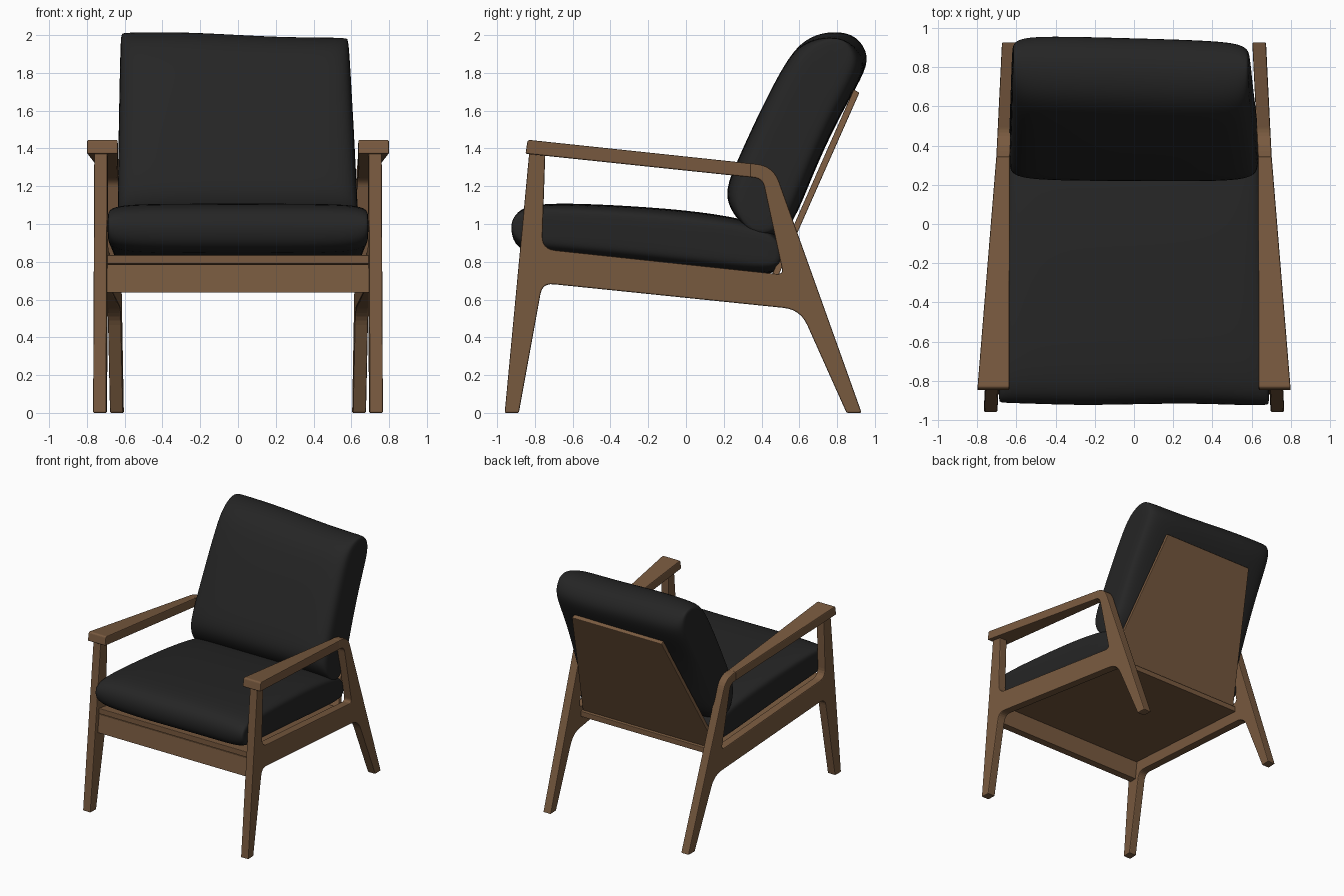
import bpy, bmesh, math
from mathutils import Vector

if "Cube" in bpy.data.objects:
    bpy.data.objects.remove(bpy.data.objects["Cube"])


def material(name, rgb):
    m = bpy.data.materials.new(name)
    m.diffuse_color = (*rgb, 1)
    m.use_nodes = True
    m.node_tree.nodes["Principled BSDF"].inputs["Base Color"].default_value = m.diffuse_color
    return m


WOOD = material("walnut_wood", (0.19, 0.102, 0.05))
FABRIC = material("black_fabric", (0.0185, 0.0185, 0.0185))


def rounded(points, steps=6):
    """Outline of (y, z[, radius]) points with the radiused corners rounded."""
    out = []
    for i, p in enumerate(points):
        c = Vector(p[:2])
        if len(p) < 3:
            out.append(c)
            continue
        a = Vector(points[i - 1][:2]) - c
        b = Vector(points[(i + 1) % len(points)][:2]) - c
        a, b = c + a.normalized() * p[2], c + b.normalized() * p[2]
        for k in range(steps + 1):
            t = k / steps
            out.append(a * (1 - t) ** 2 + c * 2 * t * (1 - t) + b * t * t)
    return out


def finish(bm, name, mat):
    bmesh.ops.recalc_face_normals(bm, faces=bm.faces)
    me = bpy.data.meshes.new(name)
    bm.to_mesh(me)
    bm.free()
    me.materials.append(mat)
    ob = bpy.data.objects.new(name, me)
    bpy.context.collection.objects.link(ob)
    return ob


def board(name, outline, span, mirror=False, bevel=0.007):
    """Side outline in y, z extruded between the x limits span(y, z)."""
    bm = bmesh.new()
    pts = rounded(outline)
    sides = [[bm.verts.new((span(*p)[s], *p)) for p in pts] for s in (0, 1)]
    bm.faces.new(sides[0])
    bm.faces.new(sides[1])
    n = len(pts)
    for i in range(n):
        j = (i + 1) % n
        bm.faces.new((sides[0][i], sides[0][j], sides[1][j], sides[1][i]))
    ob = finish(bm, name, WOOD)
    if mirror:
        ob.modifiers.new("mirror", 'MIRROR').use_mirror_merge = False
    bv = ob.modifiers.new("soft_edges", 'BEVEL')
    bv.width, bv.segments, bv.limit_method = bevel, 2, 'ANGLE'
    bv.angle_limit = math.radians(40)
    return ob


def cushion(name, profile, centre, axis, place):
    """Loft a profile across x, thinning it towards both ends."""
    half = [(0, 1, 1), (0.4, 1, 1), (0.75, 0.98, 1), (0.92, 0.9, 1),
            (0.985, 0.74, 0.995), (1.0, 0.5, 0.985)]
    stations = [(-t, a, b) for t, a, b in reversed(half[1:])] + half
    c, d = Vector(centre), Vector(axis).normalized()
    nrm = Vector((-d.y, d.x))
    bm = bmesh.new()
    rings = []
    for t, thick, length in stations:
        ring = []
        for p in profile:
            r = Vector(p) - c
            q = c + d * r.dot(d) * length + nrm * r.dot(nrm) * thick
            ring.append(bm.verts.new(place(t, q.x, q.y)))
        rings.append(ring)
    n = len(profile)
    for a, b in zip(rings, rings[1:]):
        for i in range(n):
            j = (i + 1) % n
            bm.faces.new((a[i], a[j], b[j], b[i]))
    bm.faces.new(rings[0])
    bm.faces.new(rings[-1])
    for f in bm.faces:
        f.smooth = True
    ob = finish(bm, name, FABRIC)
    ob.modifiers.new("smooth", 'SUBSURF').levels = 2
    ob.modifiers["smooth"].render_levels = 2
    return ob


# The side frames splay outwards towards the front
def frame_x(y, z):
    mid = 0.685 - 0.0495 * y
    return mid - 0.035, mid + 0.035


def between_frames(y, z):
    w = frame_x(y, z)[0] + 0.005
    return -w, w


# Legs, side rail and rear arm bend in one piece
board("side_frame", [
    (-0.96, 0), (-0.885, 0), (-0.76, 0.687, 0.06), (0.605, 0.547, 0.09),
    (0.85, 0), (0.93, 0), (0.463, 1.308, 0.09), (0.34, 1.321), (0.34, 1.247),
    (0.405, 1.24, 0.045), (0.515, 0.732, 0.035), (-0.762, 0.868, 0.07),
    (-0.745, 1.37), (-0.83, 1.378)], frame_x, mirror=True)


# Armrests widen towards the front
def arm_x(y, z):
    t = (0.345 - y) / 1.19
    return 0.633 + 0.004 * t, 0.703 + 0.097 * t


board("armrest", [(-0.838, 1.446, 0.015), (-0.85, 1.372, 0.01),
                  (0.345, 1.2465), (0.345, 1.3205)], arm_x, mirror=True)

# Seat board and the front rail under it
board("seat_board", [(-0.85, 0.835), (-0.85, 0.79), (0.50, 0.65),
                     (0.50, 0.695)], between_frames, bevel=0.004)
board("front_rail", [(-0.85, 0.787), (-0.868, 0.637), (-0.805, 0.637),
                     (-0.785, 0.782)], between_frames, bevel=0.004)


# Tapered back board
def back_x(y, z):
    w = 0.63 - 0.215 * (z - 0.67) / 1.03
    return -w, w


board("back_board", [(0.43, 0.675), (0.462, 0.665), (0.918, 1.695),
                     (0.888, 1.712)], back_x, bevel=0.005)

# Seat cushion
cushion("seat_cushion", [
    (-0.925, 0.94), (-0.92, 1.03), (-0.86, 1.095), (-0.7, 1.112),
    (-0.4, 1.102), (0, 1.075), (0.3, 1.03), (0.48, 0.97), (0.515, 0.86),
    (0.505, 0.745), (0.40, 0.73), (0.1, 0.76), (-0.3, 0.805),
    (-0.7, 0.84), (-0.88, 0.852)],
    (-0.2, 0.945), (1, -0.1),
    lambda t, y, z: (t * (0.66 - 0.04 * y), y + 0.006 * math.sin(5 * t), z))


# Back cushion, slightly slumped to one side
def place_back(t, y, z):
    h = z - 1.0
    x = t * (0.64 - 0.035 * h) - 0.018 * h
    return x, y - 0.02 * t * h, z - 0.018 * h * (t + 0.3 * math.sin(4 * t))


cushion("back_cushion", [
    (0.225, 1.08), (0.21, 1.19), (0.27, 1.33), (0.37, 1.55), (0.47, 1.75),
    (0.56, 1.91), (0.65, 1.985), (0.77, 2.01), (0.89, 1.985), (0.965, 1.88),
    (0.93, 1.77), (0.80, 1.55), (0.665, 1.25), (0.57, 1.0), (0.48, 0.925),
    (0.34, 0.945)],
    (0.57, 1.47), (0.42, 0.9), place_back)
